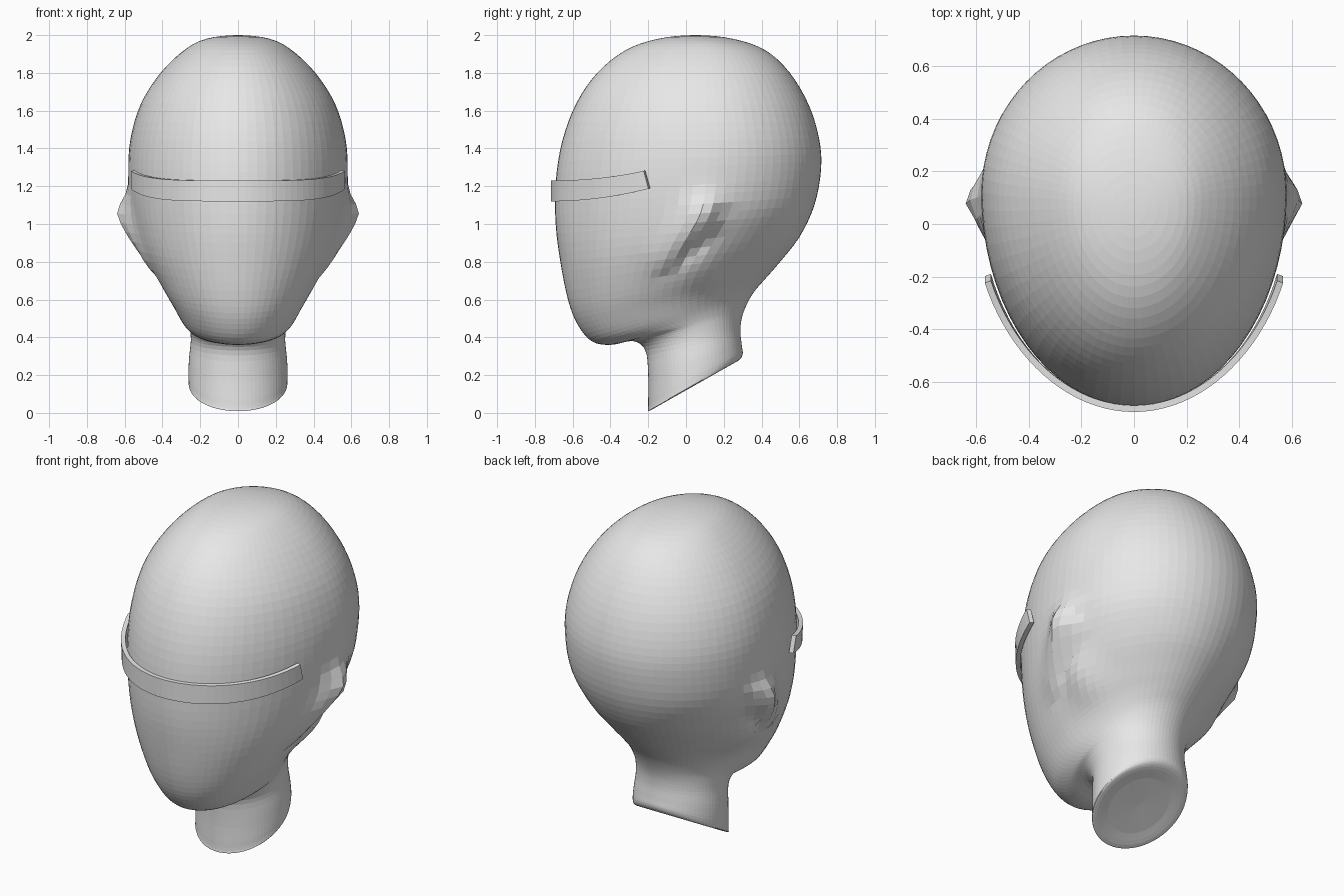
import bpy, bmesh, math
from mathutils import Vector

cube = bpy.data.objects.get("Cube")
if cube:
    bpy.data.objects.remove(cube, do_unlink=True)

grey = bpy.data.materials.new("plain_grey")
grey.use_nodes = True
grey.diffuse_color = (0.8, 0.8, 0.8, 1)
grey.node_tree.nodes["Principled BSDF"].inputs["Base Color"].default_value = (0.8, 0.8, 0.8, 1)


def finish(name, bm):
    bmesh.ops.recalc_face_normals(bm, faces=bm.faces[:])
    mesh = bpy.data.meshes.new(name)
    bm.to_mesh(mesh)
    bm.free()
    mesh.materials.append(grey)
    obj = bpy.data.objects.new(name, mesh)
    bpy.context.collection.objects.link(obj)
    return obj


def bridge(bm, a, b):
    n = len(a)
    for i in range(n):
        j = (i + 1) % n
        bm.faces.new((a[i], a[j], b[j], b[i]))


def catmull(p0, p1, p2, p3, t):
    return [0.5 * (2 * b + (c - a) * t + (2 * a - 5 * b + 4 * c - d) * t * t
                   + (3 * b - a - 3 * c + d) * t ** 3)
            for a, b, c, d in zip(p0, p1, p2, p3)]


# Tilted slices, crown to neck: front y, front z, back y, back z, half width, widest point
SLICES = [
    (.05, 2, .05, 2, 0, .56),
    (-.15, 1.98, .25, 1.98, .17, .56),
    (-.32, 1.92, .42, 1.92, .285, .56),
    (-.47, 1.8, .55, 1.8, .41, .56),
    (-.58, 1.64, .65, 1.63, .515, .56),
    (-.655, 1.44, .705, 1.45, .57, .57),
    (-.69, 1.22, .715, 1.29, .58, .57),
    (-.69, 1, .68, 1.1, .56, .56),
    (-.665, .8, .6, .93, .5, .5),
    (-.625, .6, .49, .79, .41, .46),
    (-.575, .47, .42, .71, .345, .45),
    (-.5, .38, .36, .64, .3, .47),
    (-.4, .36, .32, .57, .27, .5),
    (-.28, .38, .295, .5, .255, .5),
    (-.215, .33, .288, .43, .25, .5),
    (-.2, .2, .295, .36, .26, .5),
    (-.2, .04, .3, .31, .262, .5),
    (-.195, .01, .275, .275, .25, .5),
    (-.12, .06, .2, .24, .17, .5),
]
SEGMENTS, STEPS = 72, 4

EAR_TOP, EAR_LOBE = Vector((.1, 1.04)), Vector((-.08, .82))


def ear_bulge(y, z):
    # Ridge running from the ear down to the jaw, steeper behind than in front
    p, axis = Vector((y, z)), EAR_LOBE - EAR_TOP
    t = max(0, min(1, (p - EAR_TOP).dot(axis) / axis.length_squared))
    off = p - (EAR_TOP + axis * t)
    behind = off.x * -axis.y + off.y * axis.x > 0
    spread = (.065 if behind else .1) if off.y < .04 else .1
    ridge = (.087 - .055 * t) * math.exp(-(off.length / spread) ** 2)
    hollow = .035 * math.exp(-((y - .08) ** 2 + (z - .76) ** 2) / .014)
    return ridge - hollow


def slice_ring(bm, s):
    yf, zf, yb, zb, w, m = s
    ring = []
    for i in range(SEGMENTS):
        a = math.tau * i / SEGMENTS
        c = math.cos(a)
        f = m + c * (1 - m if c > 0 else m)
        x, y, z = w * math.sin(a), yf + (yb - yf) * f, zf + (zb - zf) * f
        side = min(1, abs(x) / .3)
        x += math.copysign(ear_bulge(y, z) * side, x)
        ring.append(bm.verts.new((x, y, z)))
    return ring


# Head and neck: one continuous loft
bm = bmesh.new()
yf, zf, yb, zb, w, m = SLICES[1]
path = [(yb, zb, yf, zf, -w, m)] + SLICES + [SLICES[-1]]
rings = []
for k in range(len(SLICES) - 1):
    for j in range(STEPS):
        if k or j:
            rings.append(slice_ring(bm, catmull(*path[k:k + 4], j / STEPS)))
rings.append(slice_ring(bm, SLICES[-1]))
for a, b in zip(rings, rings[1:]):
    bridge(bm, a, b)
crown = bm.verts.new((0, .05, 2))
base = bm.verts.new((0, .04, .155))
for tip, ring in ((crown, rings[0]), (base, rings[-1])):
    for i in range(SEGMENTS):
        bm.faces.new((tip, ring[i], ring[(i + 1) % SEGMENTS]))
finish("head_and_neck", bm)

# Visor band: curved strip that rises toward its ends
bm = bmesh.new()
COUNT, reach = 40, math.radians(68.5)
loops = []
for i in range(COUNT + 1):
    a = reach * (2 * i / COUNT - 1)
    corners = []
    for inset, top in ((0, 0), (.025, 0), (.025, 1), (0, 1)):
        x = (.61 - inset) * math.sin(a)
        y = .1 - (.815 - inset) * math.cos(a)
        rise = ((y + .715) / .51) ** 2
        z = 1.12 + .065 * rise + top * (.11 - .015 * rise)
        y -= .025 * top * rise
        corners.append(bm.verts.new((x, y, z)))
    loops.append(corners)
for a, b in zip(loops, loops[1:]):
    bridge(bm, a, b)
bm.faces.new(loops[0])
bm.faces.new(loops[-1])
finish("visor_band", bm)
